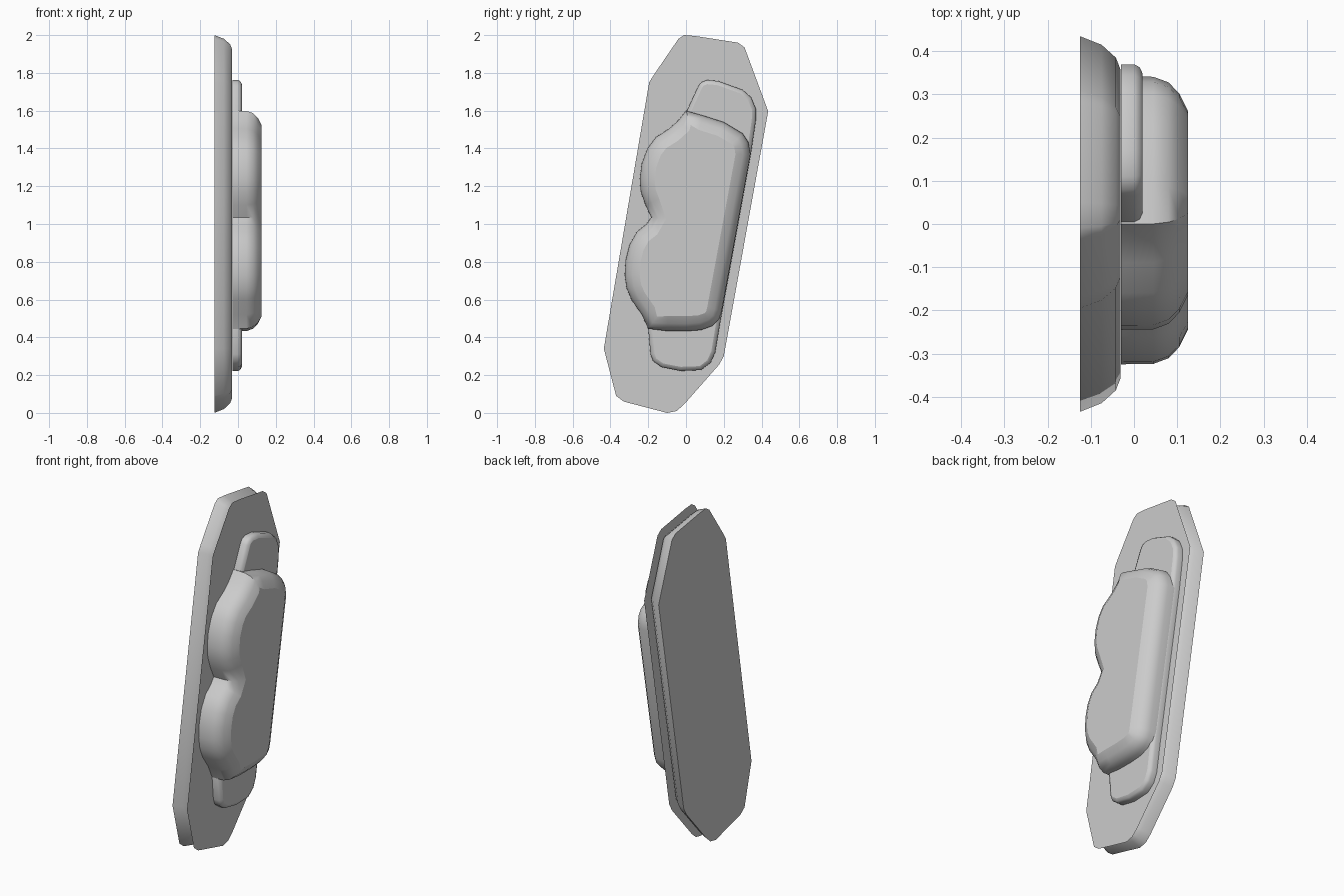
import bpy, bmesh, math
from mathutils import Vector


def inset(pts, d):
    """Move a counter-clockwise (y, z) outline inwards along its corner normals."""
    out = []
    for i, p in enumerate(pts):
        a = (p - pts[i - 1]).normalized()
        b = (pts[(i + 1) % len(pts)] - p).normalized()
        t = (a + b).normalized()
        out.append(p + Vector((-t.y, t.x)) * d)
    return out


def loft(name, outline, rings, back=False, front=True, sheet=None):
    """Skin the outline through (x, inset) rings, with optional end faces."""
    pts = [Vector(p) for p in reversed(outline)]
    n = len(pts)
    bm = bmesh.new()

    def ring(x, d):
        return [bm.verts.new((x, p.x, p.y)) for p in inset(pts, d)]

    loops = [ring(x, d) for x, d in rings]
    for lo, hi in zip(loops, loops[1:]):
        for i in range(n):
            j = (i + 1) % n
            f = bm.faces.new((lo[i], lo[j], hi[j], hi[i]))
            f.smooth = True
    if back:
        bm.faces.new(loops[0][::-1])
    if front:
        bm.faces.new(loops[-1])
    if sheet is not None:
        bm.faces.new(ring(sheet, 0))
    bm.normal_update()
    for e in bm.edges:
        if len(e.link_faces) == 2 and e.calc_face_angle() > math.radians(50):
            e.smooth = False
    me = bpy.data.meshes.new(name)
    bm.to_mesh(me)
    bm.free()
    ob = bpy.data.objects.new(name, me)
    bpy.context.collection.objects.link(ob)
    return ob


# Slanted backing plate: rounded rim, with a full-size thin face in front
plate = [(-0.01, 2.0), (0.05, 1.995), (0.275, 1.96), (0.31, 1.935),
         (0.435, 1.597), (0.20, 0.30), (0.175, 0.255), (-0.01, 0.045),
         (-0.05, 0.01), (-0.10, 0.0), (-0.33, 0.06), (-0.37, 0.09),
         (-0.435, 0.34), (-0.195, 1.75), (-0.17, 1.79), (-0.04, 1.98)]
loft("backing_plate", plate,
     [(-0.125, 0), (-0.075, 0.02), (-0.042, 0.05), (-0.031, 0.078)],
     back=True, front=False, sheet=-0.03)

# Thin bar that shows above and below the body
bar = [(0.005, 1.6), (0.065, 1.73), (0.08, 1.75), (0.11, 1.762), (0.17, 1.757),
       (0.30, 1.71), (0.345, 1.67), (0.37, 1.61), (0.37, 1.55), (0.345, 1.38),
       (0.185, 0.50), (0.155, 0.32), (0.13, 0.265), (0.08, 0.227), (-0.03, 0.222),
       (-0.13, 0.242), (-0.175, 0.275), (-0.188, 0.31), (-0.2, 0.45)]
loft("thin_bar", bar, [(-0.03, 0), (0.0, 0), (0.013, 0.007), (0.02, 0.022)])

# Raised body with two bulges on one side
body = [(0.0, 1.6), (0.09, 1.575), (0.2, 1.54), (0.30, 1.48), (0.33, 1.435),
        (0.342, 1.37), (0.19, 0.54), (0.175, 0.495), (0.14, 0.46), (0.08, 0.438),
        (0.0, 0.432), (-0.1, 0.433), (-0.2, 0.445), (-0.235, 0.52), (-0.29, 0.60),
        (-0.315, 0.66), (-0.325, 0.73), (-0.32, 0.81), (-0.30, 0.89),
        (-0.26, 0.96), (-0.21, 1.0), (-0.185, 1.035), (-0.215, 1.10),
        (-0.24, 1.17), (-0.245, 1.24), (-0.235, 1.32), (-0.205, 1.40),
        (-0.16, 1.46), (-0.09, 1.505), (-0.04, 1.55)]
loft("raised_body", body,
     [(-0.03, 0), (0.045, 0.001), (0.08, 0.014), (0.105, 0.04), (0.125, 0.08)])
